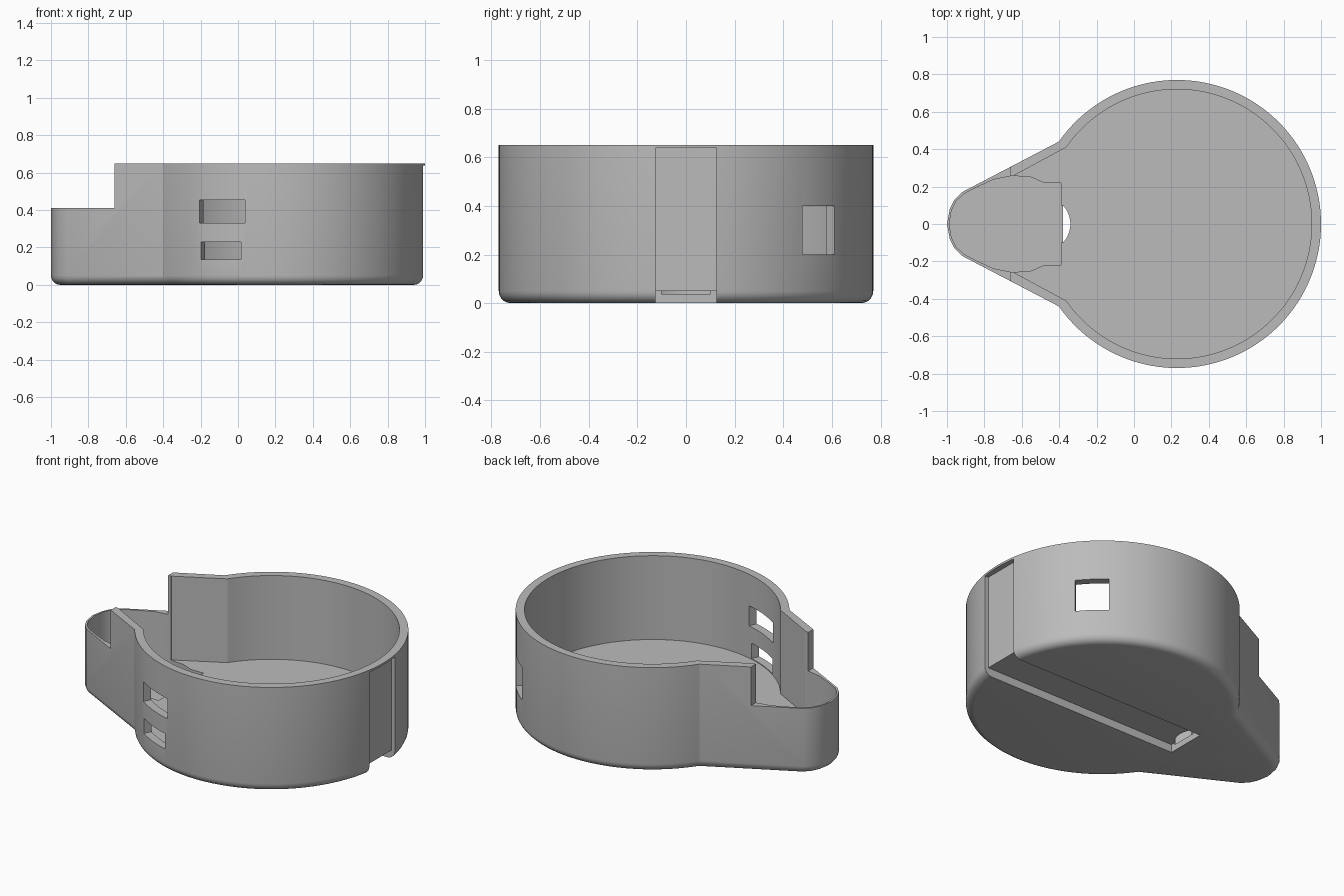
import bpy, bmesh
from math import sin, cos, radians
from mathutils import Matrix, Vector

if "Cube" in bpy.data.objects:
    bpy.data.objects.remove(bpy.data.objects["Cube"])

CX, HEIGHT, FLOOR = 0.23, 0.65, 0.13

grey = bpy.data.materials.new("plain_grey")
grey.use_nodes = True
grey.diffuse_color = (0.5, 0.5, 0.5, 1)
grey.node_tree.nodes["Principled BSDF"].inputs["Base Color"].default_value = (0.5, 0.5, 0.5, 1)


def arc(cx, r, a0, a1, n):
    """Points on a circle centred on the x axis."""
    angles = [radians(a0 + (a1 - a0) * i / n) for i in range(n + 1)]
    return [(cx + r * cos(a), r * sin(a)) for a in angles]


def mirrored(half):
    """Close a +y half outline by repeating it on -y."""
    return half + [(x, -y) for x, y in reversed(half) if abs(y) > 1e-6]


def prism(name, outline, z0, z1, fillet=0):
    bm = bmesh.new()
    base = bm.faces.new([bm.verts.new((x, y, z0)) for x, y in outline])
    top = bmesh.ops.extrude_face_region(bm, geom=[base])["geom"]
    bmesh.ops.translate(bm, vec=(0, 0, z1 - z0),
                        verts=[v for v in top if isinstance(v, bmesh.types.BMVert)])
    bmesh.ops.recalc_face_normals(bm, faces=bm.faces[:])
    if fillet:
        rim = [e for e in bm.edges if all(v.co.z < z0 + 1e-4 for v in e.verts)]
        bmesh.ops.bevel(bm, geom=rim, offset=fillet, segments=5, profile=0.5, affect='EDGES')
    mesh = bpy.data.meshes.new(name)
    bm.to_mesh(mesh)
    bm.free()
    mesh.materials.append(grey)
    obj = bpy.data.objects.new(name, mesh)
    bpy.context.collection.objects.link(obj)
    return obj


def box(name, x0, x1, y0, y1, z0, z1):
    return prism(name, [(x0, y0), (x1, y0), (x1, y1), (x0, y1)], z0, z1)


def wall_window(name, angle, width, z0, z1):
    """Cutter that passes through the round wall along a radius."""
    obj = box(name, 0.6, 0.9, -width / 2, width / 2, z0, z1)
    obj.data.transform(Matrix.Translation(Vector((CX, 0, 0))) @ Matrix.Rotation(radians(angle), 4, 'Z'))
    return obj


# Teardrop body with rounded bottom rim
outer = arc(CX, 0.77, 0, 145.1, 48) + [(-0.92, 0.17), (-0.96, 0.13), (-0.985, 0.08), (-1, 0)]
body = prism("case_body", mirrored(outer), 0, HEIGHT, fillet=0.05)

# Hollow interior, nose pocket and lowered nose
cavity = arc(CX, 0.72, 0, 145.2, 48) + [(-0.64, 0.26)]
pocket = [(-0.39, 0.22), (-0.48, 0.22), (-0.55, 0.25), (-0.65, 0.258), (-0.75, 0.238),
          (-0.84, 0.197), (-0.91, 0.16), (-0.95, 0.123), (-0.975, 0.075), (-0.988, 0)]
cutters = [
    prism("cavity_cutter", mirrored(cavity), FLOOR, 1),
    prism("nose_pocket_cutter", mirrored(pocket), 0.037, 1.1),
    box("nose_step_cutter", -1.2, -0.66, -0.6, 0.6, 0.41, 1.2),
    # Strap channel down the end and along the underside
    box("end_channel_cutter", 0.965, 1.2, -0.125, 0.125, -0.1, 0.637),
    box("base_channel_cutter", -0.38, 1.1, -0.125, 0.125, -0.2, 0.05),
    # Curved feed slot through the floor
    prism("feed_slot_cutter", [(-0.4, -0.1)] + arc(-0.485, 0.145, -43.6, 43.6, 12) + [(-0.4, 0.1)], 0.038, 0.3),
    # Side windows
    wall_window("upper_window_cutter", -114.5, 0.265, 0.33, 0.455),
    wall_window("lower_window_cutter", -115, 0.235, 0.135, 0.23),
    wall_window("rear_window_cutter", 45.5, 0.19, 0.2, 0.4),
]

bpy.context.view_layer.objects.active = body
for cutter in cutters:
    mod = body.modifiers.new(cutter.name, 'BOOLEAN')
    mod.operation, mod.solver, mod.object = 'DIFFERENCE', 'EXACT', cutter
    bpy.ops.object.modifier_apply(modifier=mod.name)
    bpy.data.objects.remove(cutter)

bpy.ops.object.select_all(action='DESELECT')
body.select_set(True)
bpy.ops.object.shade_smooth_by_angle(angle=radians(25))
